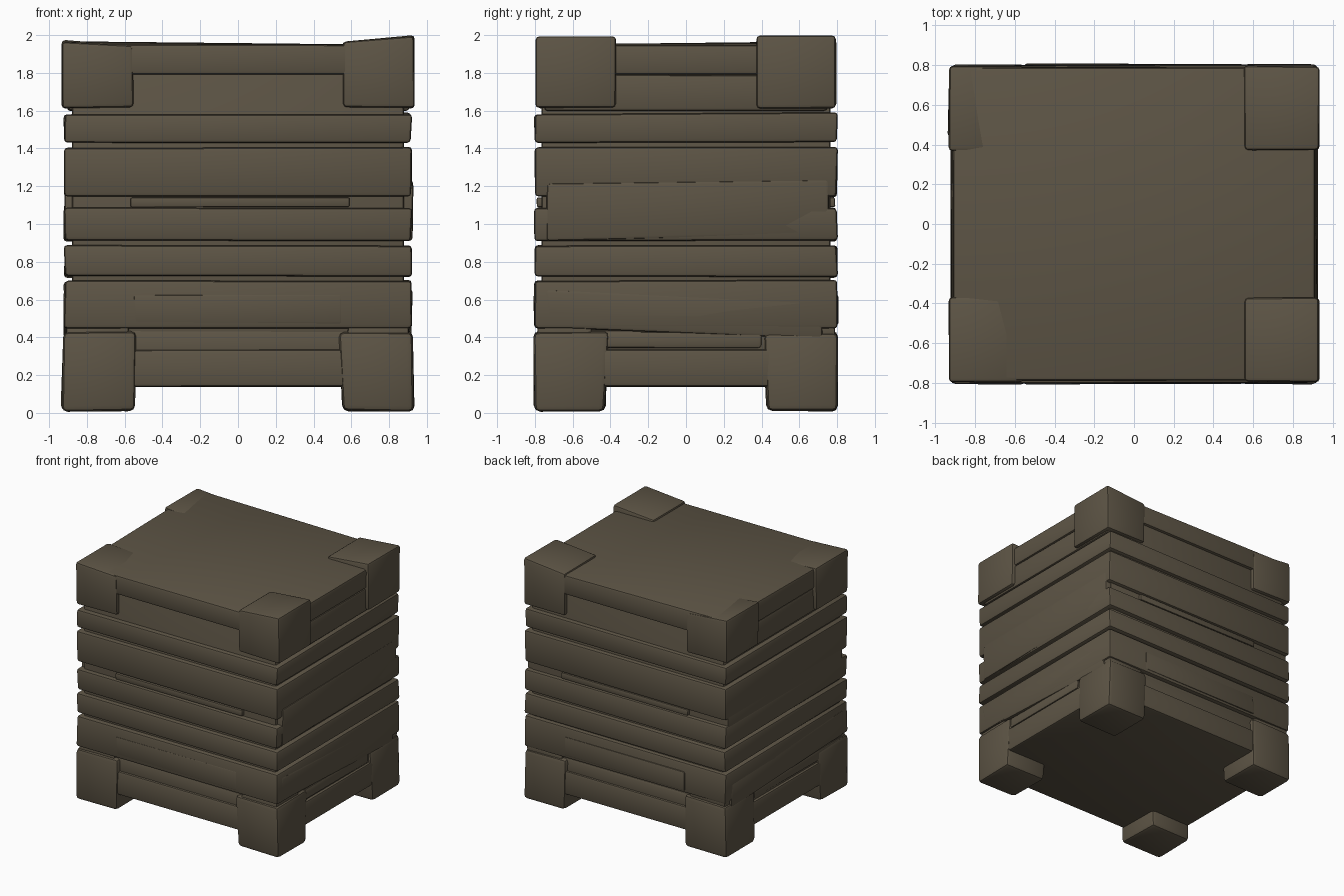
import bpy, bmesh, math, random
from mathutils import Vector

random.seed(7)
cube = bpy.data.objects.get("Cube")
if cube:
    bpy.data.objects.remove(cube, do_unlink=True)

wood = bpy.data.materials.new("weathered_brown_wood")
wood.use_nodes = True
colour = (0.110, 0.090, 0.060, 1)
wood.diffuse_color = colour
wood.node_tree.nodes["Principled BSDF"].inputs["Base Color"].default_value = colour


def board(name, xs, ys, zs, jitter=0.006, bevel=0.018, shape=None):
    """Bevelled, slightly uneven box; shape(v) may move each corner."""
    bm = bmesh.new()
    bmesh.ops.create_cube(bm, size=1)
    for v in bm.verts:
        v.co = Vector([lim[1] if c > 0 else lim[0] for c, lim in zip(v.co, (xs, ys, zs))])
        v.co += Vector([random.uniform(-jitter, jitter) for _ in range(3)])
        if shape:
            shape(v.co)
    mesh = bpy.data.meshes.new(name)
    bm.to_mesh(mesh)
    bm.free()
    mesh.materials.append(wood)
    ob = bpy.data.objects.new(name, mesh)
    bpy.context.collection.objects.link(ob)
    mod = ob.modifiers.new("worn_edges", "BEVEL")
    mod.width = bevel
    mod.segments = 2
    bpy.ops.object.select_all(action="DESELECT")
    ob.select_set(True)
    bpy.context.view_layer.objects.active = ob
    bpy.ops.object.modifier_apply(modifier=mod.name)
    bpy.ops.object.shade_smooth_by_angle(angle=math.radians(40))
    return ob


def layer(name, hx, hy, z0, z1, **kw):
    return board(name, (-hx, hx), (-hy, hy), (z0, z1), **kw)


def span(side, inner, outer):
    return tuple(sorted((side * inner, side * outer)))


# Inner body seen in the gaps
layer("core", 0.88, 0.765, 0.16, 1.90, jitter=0)

# Stacked outer boards
for i, (z0, z1) in enumerate([(0.45, 0.70), (0.72, 0.885), (0.91, 1.085),
                              (1.14, 1.405), (1.435, 1.585)]):
    layer(f"wall_board_{i + 1}", 0.918, 0.80, z0, z1)

# Base board and the recessed strips
layer("base_board", 0.92, 0.79, 0.14, 0.335, jitter=0.003)
layer("base_strip", 0.90, 0.772, 0.30, 0.44)
layer("upper_strip", 0.905, 0.75, 1.60, 1.79, jitter=0.003)
for s, side in ((1, "back"), (-1, "front")):
    board(f"{side}_gap_strip", (-0.57, 0.59), span(s, 0.6, 0.79), (1.09, 1.14), 0.002, 0.008)
    board(f"{side}_overlap_plank", (-0.55, 0.55), span(s, 0.6, 0.806), (0.47, 0.625), 0.003, 0.01)


# Sloping planks that bridge the gaps on the sides
def slope(co):
    co.z += 0.02 * co.y


for s, side in ((1, "left"), (-1, "right")):
    board(f"{side}_wide_plank", span(s, 0.7, 0.923), (-0.74, 0.76), (0.93, 1.225), shape=slope)
    board(f"{side}_low_plank", span(s, 0.7, 0.922), (-0.74, 0.72), (0.42, 0.62),
          shape=lambda co: setattr(co, "z", co.z - 0.04 * co.y))
    board(f"{side}_sill_plank", span(s, 0.7, 0.912), (-0.76, 0.40), (0.345, 0.435))


# Lid, a little higher at its back right corner
def lid_shape(co):
    if co.z > 1.9 and co.x < 0 and co.y > 0:
        co.z += 0.02


layer("lid", 0.912, 0.79, 1.79, 1.948, jitter=0.002, shape=lid_shape)

# Corner feet and corner caps
cap_heights = {(1, 1): (1.965, 2.0), (1, -1): (1.965, 1.995),
               (-1, 1): (1.945, 1.975), (-1, -1): (1.945, 1.965)}
for (sx, sy), (low, high) in cap_heights.items():
    corner = ("back_" if sy > 0 else "front_") + ("left" if sx > 0 else "right")

    def foot_shape(co):
        if co.z < 0.1 and abs(co.y) < 0.6:
            co.y += 0.02 * sy
        if co.z > 0.3:
            co.x -= 0.015 * sx

    def cap_shape(co):
        if co.z > 1.8:
            co.z = high if abs(co.x) > 0.7 else low

    board(f"{corner}_foot", span(sx, 0.55, 0.935), span(sy, 0.41, 0.805), (0.008, 0.43),
          bevel=0.03, shape=foot_shape)
    board(f"{corner}_cap", span(sx, 0.555, 0.932), span(sy, 0.37, 0.795), (1.615, 1.98),
          jitter=0.004, bevel=0.02, shape=cap_shape)
    # Small blocks wedged behind the feet and boards
    board(f"{corner}_wedge", span(sx, 0.58, 0.905), span(sy, 0.50, 0.785), (0.40, 0.47), bevel=0.01)
